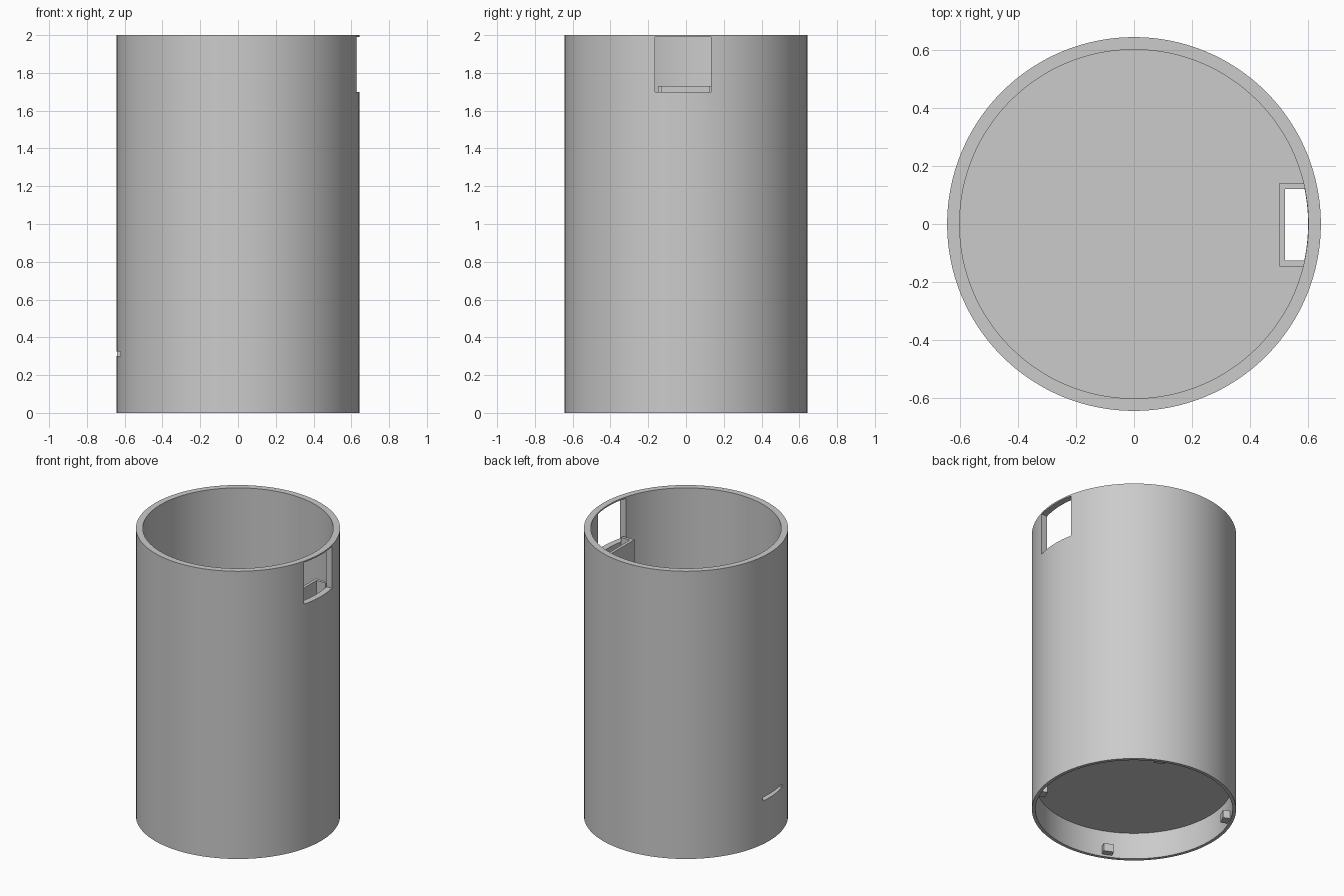
import bpy, bmesh, math
from mathutils import Matrix

cube = bpy.data.objects.get("Cube")
if cube:
    bpy.data.objects.remove(cube, do_unlink=True)

OUTER, INNER, SKIRT = 0.643, 0.6, 0.621
FLOOR_LOW, FLOOR_TOP = 0.185, 0.225

grey = bpy.data.materials.new("plain grey")
grey.use_nodes = True
grey.diffuse_color = (0.6, 0.6, 0.6, 1)
grey.node_tree.nodes["Principled BSDF"].inputs["Base Color"].default_value = (0.6, 0.6, 0.6, 1)


def finish(name, bm):
    bmesh.ops.recalc_face_normals(bm, faces=bm.faces[:])
    mesh = bpy.data.meshes.new(name)
    bm.to_mesh(mesh)
    bm.free()
    mesh.materials.append(grey)
    obj = bpy.data.objects.new(name, mesh)
    bpy.context.collection.objects.link(obj)
    return obj


def prism(name, outline, low, high):
    """Extrude a flat outline from one height to another."""
    bm = bmesh.new()
    face = bm.faces.new([bm.verts.new((x, y, low)) for x, y in outline])
    top = bmesh.ops.extrude_face_region(bm, geom=[face])["geom"]
    verts = [v for v in top if isinstance(v, bmesh.types.BMVert)]
    bmesh.ops.translate(bm, verts=verts, vec=(0, 0, high - low))
    return finish(name, bm)


def block(name, x, y, z):
    outline = [(x[0], y[0]), (x[1], y[0]), (x[1], y[1]), (x[0], y[1])]
    return prism(name, outline, z[0], z[1])


# Pot body: revolved wall, floor and thin skirt below the floor
profile = [(0, FLOOR_TOP), (INNER, FLOOR_TOP), (INNER, 2), (OUTER, 2),
           (OUTER, 0), (SKIRT, 0), (SKIRT, FLOOR_LOW), (0, FLOOR_LOW)]
bm = bmesh.new()
verts = [bm.verts.new((r, 0, z)) for r, z in profile]
edges = [bm.edges.new(pair) for pair in zip(verts, verts[1:])]
bmesh.ops.spin(bm, geom=verts + edges, cent=(0, 0, 0), axis=(0, 0, 1),
               angle=math.tau, steps=128)
bmesh.ops.remove_doubles(bm, verts=bm.verts[:], dist=0.0001)
body = finish("pot_body", bm)

# Openings: upper window, overflow slit, and shaft hole through the floor
window = block("window_cutter", (0.45, 0.8), (-0.164, 0.132), (1.7, 1.99))
slit = block("slit_cutter", (-0.8, -0.5), (-0.167, 0.067), (0.3, 0.325))
a, b = math.asin(-0.126 / INNER), math.asin(0.121 / INNER)
arc = [a + (b - a) * i / 12 for i in range(13)]
r = INNER - 0.001
shaft = prism("shaft_cutter", [(0.52, -0.126)]
              + [(r * math.cos(t), r * math.sin(t)) for t in arc]
              + [(0.52, 0.121)], 0.1, 0.28)
cutters = [window, slit, shaft]
for cutter in cutters:
    mod = body.modifiers.new(cutter.name, "BOOLEAN")
    mod.operation = "DIFFERENCE"
    mod.solver = "EXACT"
    mod.object = cutter

bpy.ops.object.select_all(action="DESELECT")
body.select_set(True)
bpy.context.view_layer.objects.active = body
for cutter in cutters:
    bpy.ops.object.modifier_apply(modifier=cutter.name)
for cutter in cutters:
    bpy.data.objects.remove(cutter, do_unlink=True)
bpy.ops.object.shade_smooth_by_angle(angle=math.radians(30))

# Filling shaft: U-shaped wall standing on the floor
prism("shaft_wall", [(0.59, -0.147), (0.5, -0.147), (0.5, 0.141), (0.59, 0.141),
                     (0.59, 0.121), (0.52, 0.121), (0.52, -0.126), (0.59, -0.126)],
      FLOOR_TOP - 0.01, 1.73)

# Locking pegs inside the skirt
for i in range(4):
    peg = block("locking_peg_%d" % (i + 1), (0.575, 0.63), (-0.033, 0.033), (0.015, 0.07))
    peg.data.transform(Matrix.Rotation(math.radians(66 + 90 * i), 4, "Z"))
